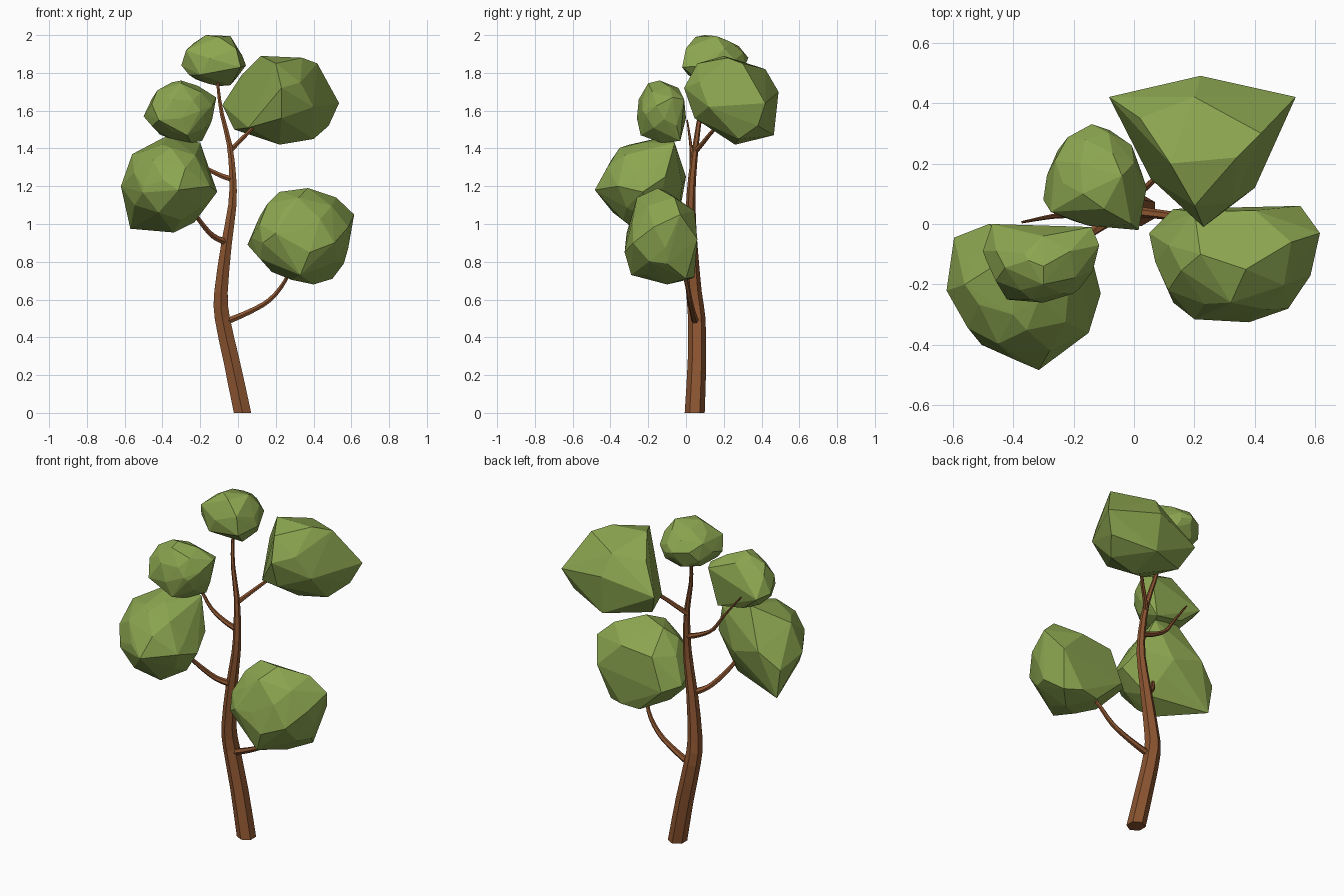
import bpy, bmesh, math
from mathutils import Vector


def material(name, rgb):
    m = bpy.data.materials.new(name)
    m.diffuse_color = (*rgb, 1)
    return m


BARK = material("bark", (0.26, 0.09, 0.03))
LEAF = material("leaf", (0.26, 0.38, 0.08))


def finish(bm, name, mat):
    bmesh.ops.recalc_face_normals(bm, faces=bm.faces)
    me = bpy.data.meshes.new(name)
    bm.to_mesh(me)
    bm.free()
    me.materials.append(mat)
    ob = bpy.data.objects.new(name, me)
    bpy.context.collection.objects.link(ob)
    return ob


def smooth_path(path, radii, steps=3):
    """Catmull-Rom resampling of points and radii."""
    p = [Vector((*c, r)) for c, r in zip(path, radii)]
    p = [2 * p[0] - p[1]] + p + [2 * p[-1] - p[-2]]
    out = []
    for a, b, c, d in zip(p, p[1:], p[2:], p[3:]):
        for k in range(steps):
            t = k / steps
            out.append(b + 0.5 * t * ((c - a) + t * (2 * a - 5 * b + 4 * c - d
                                                     + t * (3 * (b - c) + d - a))))
    out.append(p[-2])
    return [v.xyz for v in out], [v.w for v in out]


def tube(name, path, radii, sides=6, flat_base=False, steps=3):
    """Faceted tapering tube along a path."""
    pts, radii = smooth_path(path, radii, steps)
    bm = bmesh.new()
    rings = []
    for i, (p, r) in enumerate(zip(pts, radii)):
        t = (pts[min(i + 1, len(pts) - 1)] - pts[max(i - 1, 0)]).normalized()
        if flat_base and i == 0:
            t = Vector((0, 0, 1))
        u = Vector((0, 1, 0))
        u = (u - t * u.dot(t)).normalized()
        v = t.cross(u)
        rings.append([bm.verts.new(p + r * (u * math.cos(a) + v * math.sin(a)))
                      for a in (math.tau * k / sides for k in range(sides))])
    for a, b in zip(rings, rings[1:]):
        for k in range(sides):
            n = (k + 1) % sides
            bm.faces.new((a[k], a[n], b[n], b[k]))
    bm.faces.new(rings[0])
    bm.faces.new(rings[-1])
    return finish(bm, name, BARK)


def clump(name, corners, fill=0.9, count=34):
    """Faceted leaf clump: hull of its main corners and an inner ellipsoid."""
    pts = [Vector(c) for c in corners]
    lo = Vector([min(p[i] for p in pts) for i in range(3)])
    hi = Vector([max(p[i] for p in pts) for i in range(3)])
    mid, half = (lo + hi) / 2, (hi - lo) / 2 * fill
    for k in range(count if fill else 0):
        z = 1 - 2 * (k + 0.5) / count
        a, s = k * 2.39996, math.sqrt(1 - z * z)
        pts.append(mid + Vector((half.x * s * math.cos(a),
                                 half.y * s * math.sin(a), half.z * z)))
    bm = bmesh.new()
    for p in pts:
        bm.verts.new(p)
    res = bmesh.ops.convex_hull(bm, input=bm.verts)
    inner = {g for g in res["geom_interior"] + res["geom_unused"]
             if isinstance(g, bmesh.types.BMVert)}
    bmesh.ops.delete(bm, geom=list(inner), context='VERTS')
    return finish(bm, name, LEAF)


# Trunk
tube("trunk",
     [(0.024, 0.046, 0), (-0.033, 0.058, 0.27), (-0.083, 0.057, 0.5), (-0.09, 0.042, 0.64),
      (-0.06, 0.028, 0.9), (-0.03, 0.025, 1.1), (-0.028, 0.033, 1.25), (-0.045, 0.052, 1.42),
      (-0.085, 0.075, 1.58), (-0.105, 0.1, 1.72), (-0.11, 0.12, 1.84)],
     [0.053, 0.049, 0.046, 0.041, 0.032, 0.025, 0.021, 0.016, 0.012, 0.009, 0.006],
     flat_base=True, steps=2)

# Branches
taper = [0.02, 0.016, 0.014, 0.011, 0.008]
tube("lower_right_branch", [(-0.07, 0.05, 0.48), (0.06, 0.035, 0.535), (0.17, 0.02, 0.6),
                            (0.25, 0.0, 0.7), (0.29, -0.05, 0.8)], taper)
tube("lower_left_branch", [(-0.055, 0.028, 0.9), (-0.13, -0.02, 0.935), (-0.19, -0.07, 1.0),
                           (-0.235, -0.12, 1.07), (-0.26, -0.18, 1.15)], taper)
tube("upper_left_branch", [(-0.028, 0.033, 1.235), (-0.11, 0.03, 1.265), (-0.2, 0.03, 1.32),
                           (-0.27, 0.025, 1.42), (-0.37, 0.006, 1.55)],
     [0.017, 0.014, 0.011, 0.008, 0.004])
tube("upper_right_branch", [(-0.045, 0.05, 1.385), (0.0, 0.09, 1.43), (0.06, 0.14, 1.49),
                            (0.13, 0.22, 1.56)], [0.016, 0.013, 0.011, 0.007])

# Leaf clumps
clump("lower_right_leaves", [
    (0.05, -0.03, 0.89), (0.13, 0.05, 0.86), (0.55, 0.06, 0.92), (0.615, -0.03, 1.05),
    (0.51, -0.28, 0.9), (0.38, -0.325, 0.85), (0.2, -0.315, 0.95), (0.13, -0.26, 0.9),
    (0.22, -0.1, 1.17), (0.37, -0.15, 1.19), (0.52, -0.06, 1.14), (0.56, -0.1, 0.79),
    (0.5, 0.0, 0.71), (0.4, -0.1, 0.68), (0.29, 0.03, 0.71), (0.33, -0.29, 0.73),
    (0.16, -0.1, 0.79), (0.2, 0.04, 1.05), (0.32, -0.26, 1.14), (0.4, 0.045, 1.07),
    (0.4, 0.045, 0.72)], fill=0.93)
clump("upper_right_leaves", [
    (-0.083, 0.42, 1.63), (0.535, 0.42, 1.64), (0.22, 0.49, 1.7), (0.23, -0.01, 1.72),
    (0.22, 0.26, 1.42), (0.4, 0.28, 1.45), (0.12, 0.2, 1.89), (0.34, 0.22, 1.88),
    (0.42, 0.3, 1.85), (0.23, 0.465, 1.47), (0.4, 0.12, 1.62), (0.055, 0.15, 1.51),
    (0.02, 0.35, 1.79), (0.2, 0.06, 1.85), (0.23, 0.045, 1.56), (-0.02, 0.35, 1.5),
    (0.48, 0.38, 1.52), (0.2, 0.42, 1.82), (0.33, 0.07, 1.75)], fill=0)
clump("lower_left_leaves", [
    (-0.62, -0.22, 1.2), (-0.595, -0.045, 1.15), (-0.48, 0.0, 1.25), (-0.14, -0.11, 1.25),
    (-0.11, -0.23, 1.17), (-0.315, -0.483, 1.18), (-0.5, -0.4, 1.2), (-0.15, -0.36, 1.2),
    (-0.56, -0.2, 1.37), (-0.37, -0.08, 1.47), (-0.2, -0.06, 1.43), (-0.34, -0.25, 0.955),
    (-0.57, -0.05, 0.975), (-0.23, -0.16, 1.01), (-0.4, -0.3, 1.42), (-0.3, -0.02, 1.2)],
    fill=0.87)
clump("upper_left_leaves", [
    (-0.5, -0.09, 1.57), (-0.47, 0.0, 1.56), (-0.14, -0.01, 1.66), (-0.115, -0.07, 1.67),
    (-0.2, -0.23, 1.6), (-0.3, -0.26, 1.56), (-0.42, -0.25, 1.55), (-0.35, -0.12, 1.75),
    (-0.3, -0.14, 1.76), (-0.21, -0.09, 1.73), (-0.15, -0.05, 1.52), (-0.19, -0.03, 1.44),
    (-0.27, -0.24, 1.47), (-0.36, -0.03, 1.47), (-0.3, -0.2, 1.745), (-0.34, -0.25, 1.66),
    (-0.3, -0.04, 1.72), (-0.25, -0.13, 1.43)], fill=0.93)
clump("top_leaves", [
    (-0.3, 0.08, 1.84), (-0.275, 0.04, 1.92), (0.015, -0.02, 1.83), (0.042, 0.12, 1.84),
    (-0.08, 0.31, 1.86), (-0.14, 0.33, 1.88), (-0.26, 0.19, 1.86), (-0.17, 0.1, 2.0),
    (-0.04, 0.16, 1.995), (-0.04, 0.1, 1.735), (-0.1, 0.15, 1.73), (-0.26, 0.07, 1.79),
    (-0.1, 0.05, 1.99), (-0.12, 0.26, 1.94), (-0.2, 0.01, 1.79), (-0.01, 0.0, 1.93),
    (-0.2, 0.2, 1.96), (-0.01, 0.2, 1.77)], fill=0.93)
